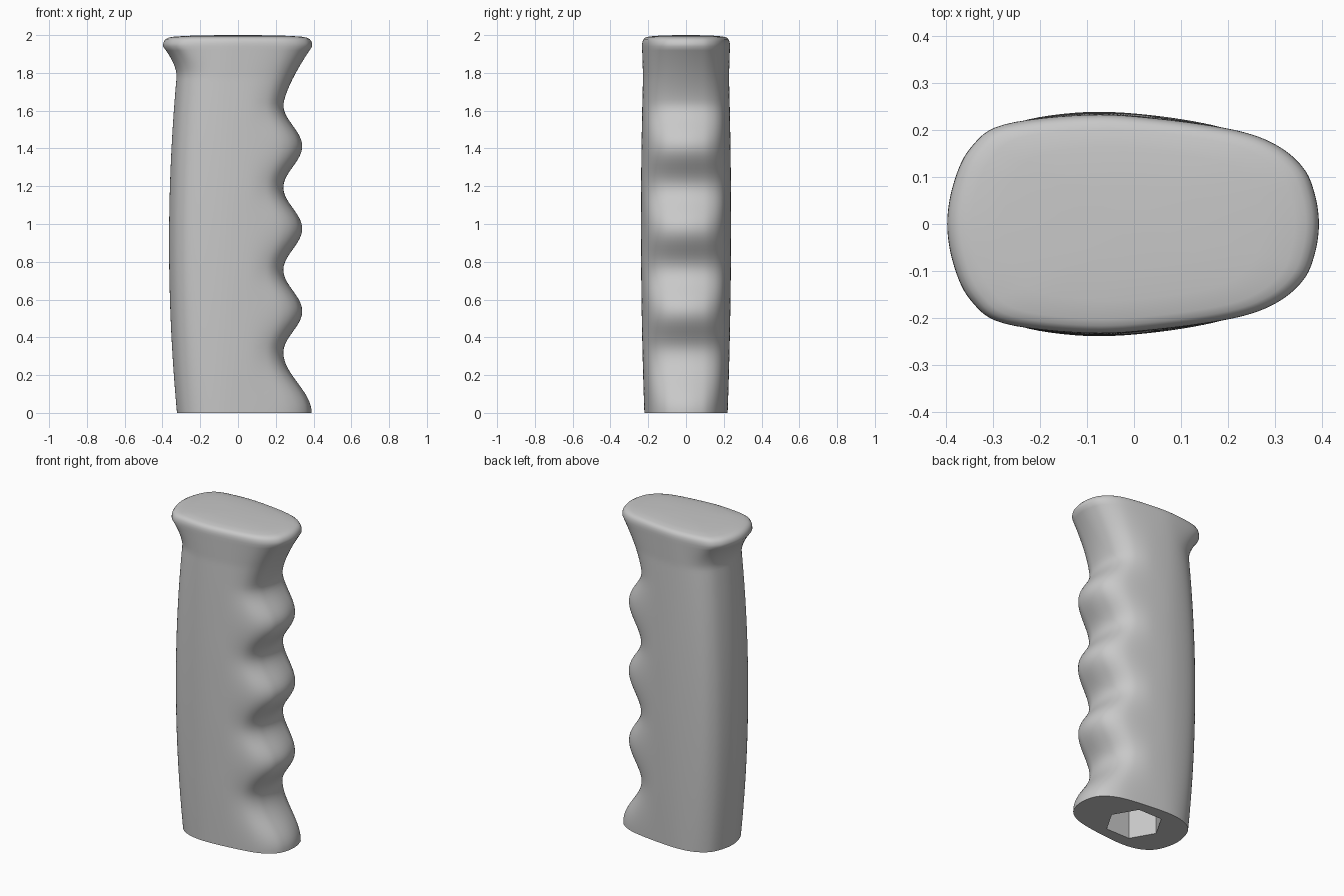
import bpy, bmesh
from math import cos, sin, pi
from mathutils import Vector

default = bpy.data.objects.get("Cube")
if default:
    bpy.data.objects.remove(default, do_unlink=True)

STEPS = 6      # samples between outline control points
LIP = 1.94     # height of the widest part of the flared lip


def front_edge(z):
    """Finger-groove side of the silhouette."""
    if z < 0.32:
        return 0.24 + 0.075 * (1 + cos(pi * z / 0.32))
    if z < 1.63:
        return 0.29 - 0.05 * cos(2 * pi * (z - 0.32) / 0.4367)
    return 0.24 + 0.153 * ((z - 1.63) / 0.31) ** 1.4


def back_edge(z):
    """Palm side: a gentle bow with a flare below the lip."""
    flare = max(0, (z - 1.78) / 0.16) ** 1.6
    return -0.365 + 0.042 * ((z - 0.9) / 0.9) ** 2 - 0.088 * flare


def catmull(a, b, c, d, t):
    return 0.5 * (2 * b + (c - a) * t + (2 * a - 5 * b + 4 * c - d) * t * t
                  + (3 * b - a - 3 * c + d) * t ** 3)


def section(z):
    """Closed rounded outline at height z, starting at the front edge."""
    xf, xb = front_edge(z), back_edge(z)
    width = 0.238 - 0.018 * (z - 1) ** 2 + 0.01 * max(0, (z - 1.78) / 0.16)
    root = 0.05
    half = [(root + t * (xf - root), y) for t, y in
            ((1, 0), (0.975, 0.27), (0.905, 0.51), (0.74, 0.72), (0.48, 0.86))]
    half += [(root, 0.965), (-0.1, 1)]
    half += [(xb + dx, y) for dx, y in
             ((0.12, 0.91), (0.05, 0.70), (0.014, 0.38), (0, 0))]
    pts = half + [(x, -y) for x, y in reversed(half[1:-1])]
    ctrl = [Vector((x, y * width, z)) for x, y in pts]
    n = len(ctrl)
    return [catmull(ctrl[i - 1], ctrl[i], ctrl[(i + 1) % n], ctrl[(i + 2) % n], s / STEPS)
            for i in range(n) for s in range(STEPS)]


def hexagon(z, count, radius=0.165):
    """Hexagonal socket outline with as many points as the body outline."""
    corner = [Vector((radius * cos(k * pi / 3), radius * sin(k * pi / 3), z)) for k in range(7)]
    side = count // 6
    return [corner[k].lerp(corner[k + 1], s / side) for k in range(6) for s in range(side)]


# Body rings from the base to the lip
rings = [section(LIP * i / 90) for i in range(91)]
count = len(rings[0])

# Rounded, slightly domed top
lip = rings[-1]
for z, scale in ((1.955, 0.998), (1.968, 0.987), (1.979, 0.965), (1.986, 0.93),
                 (1.991, 0.87), (1.996, 0.7), (1.999, 0.4), (2.0, 0.1)):
    rings.append([Vector((p.x * scale, p.y * scale, z)) for p in lip])

# Hexagonal socket sunk into the base
rings = [hexagon(1.2, count), hexagon(0, count)] + rings

# Loft all rings into one closed skin
bm = bmesh.new()
loops = [[bm.verts.new(p) for p in ring] for ring in rings]
for low, high in zip(loops, loops[1:]):
    for i in range(count):
        j = (i + 1) % count
        bm.faces.new((low[i], low[j], high[j], high[i]))
bm.faces.new(list(reversed(loops[0])))
bm.faces.new(loops[-1])
bmesh.ops.recalc_face_normals(bm, faces=bm.faces)

mesh = bpy.data.meshes.new("hand_grip")
bm.to_mesh(mesh)
bm.free()
grip = bpy.data.objects.new("hand_grip", mesh)
bpy.context.collection.objects.link(grip)

# Plain grey material
grey = bpy.data.materials.new("grey")
grey.use_nodes = True
colour = (0.58, 0.58, 0.58, 1)
grey.diffuse_color = colour
grey.node_tree.nodes["Principled BSDF"].inputs["Base Color"].default_value = colour
mesh.materials.append(grey)

# Smooth skin, crisp base and socket edges
bpy.ops.object.select_all(action="DESELECT")
grip.select_set(True)
bpy.context.view_layer.objects.active = grip
bpy.ops.object.shade_smooth_by_angle(angle=pi / 4.5)
